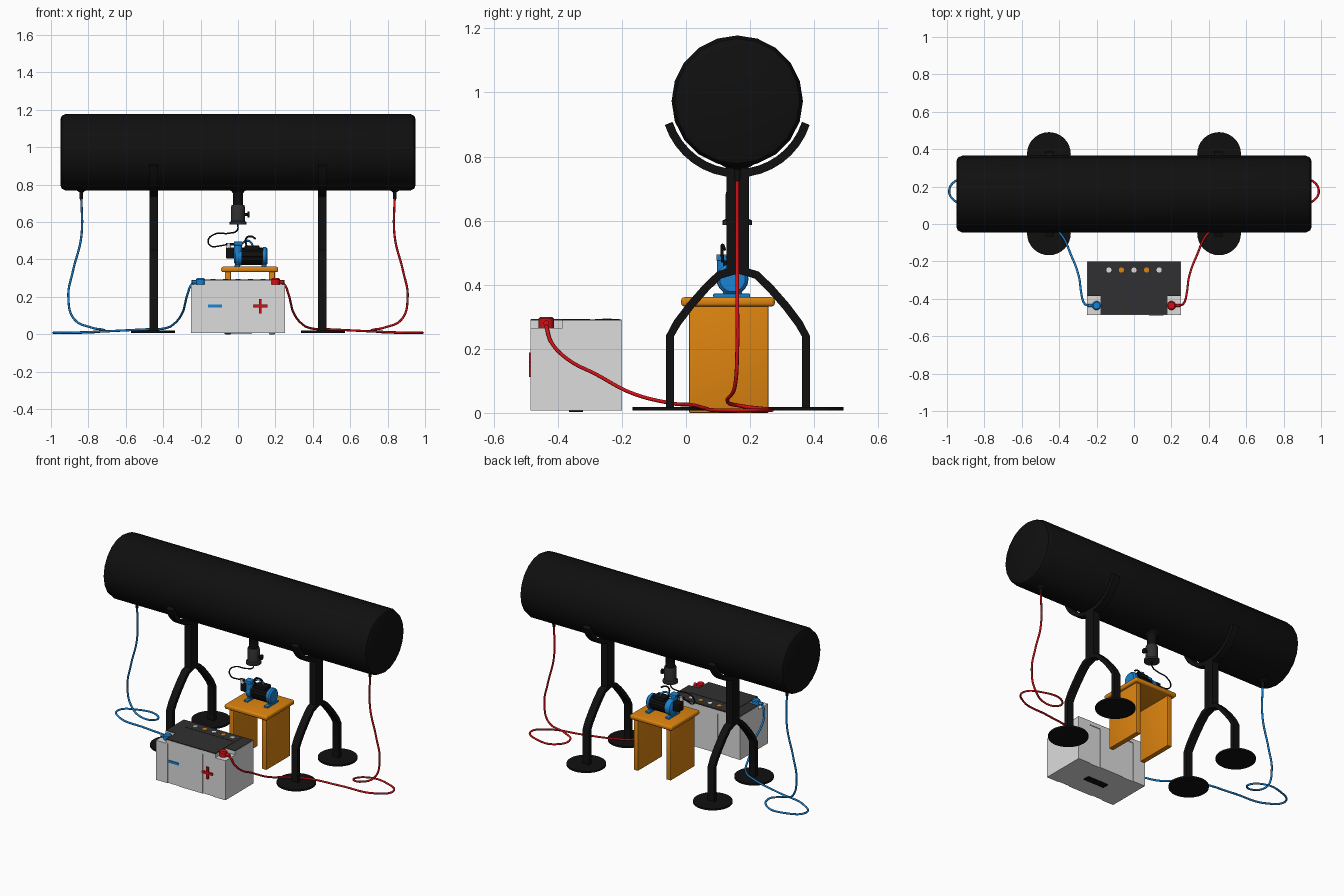
import bpy, bmesh, math
from mathutils import Vector

if "Cube" in bpy.data.objects:
    bpy.data.objects.remove(bpy.data.objects["Cube"])


def mat(name, r, g, b):
    m = bpy.data.materials.new(name)
    m.diffuse_color = (r, g, b, 1)
    m.use_nodes = True
    m.node_tree.nodes["Principled BSDF"].inputs["Base Color"].default_value = m.diffuse_color
    return m


BLACK = mat("black", 0.005, 0.005, 0.005)
CHAR = mat("charcoal", 0.03, 0.03, 0.032)
GREY = mat("light grey", 0.72, 0.72, 0.72)
ORANGE = mat("orange", 0.72, 0.23, 0.005)
RED = mat("red", 0.65, 0.005, 0.008)
BLUE = mat("blue", 0.01, 0.23, 0.65)


def finish(name, bm, m, smooth=True):
    bmesh.ops.recalc_face_normals(bm, faces=bm.faces)
    me = bpy.data.meshes.new(name)
    bm.to_mesh(me)
    bm.free()
    me.materials.append(m)
    ob = bpy.data.objects.new(name, me)
    bpy.context.collection.objects.link(ob)
    if smooth:
        bpy.ops.object.select_all(action='DESELECT')
        ob.select_set(True)
        bpy.context.view_layer.objects.active = ob
        bpy.ops.object.shade_smooth_by_angle(angle=math.radians(35))
    return ob


def box(name, x, y, z, m, bevel=0):
    bm = bmesh.new()
    bmesh.ops.create_cube(bm, size=1)
    for v in bm.verts:
        v.co = [a[0] + (c + 0.5) * (a[1] - a[0]) for a, c in zip((x, y, z), v.co)]
    if bevel:
        bmesh.ops.bevel(bm, geom=bm.edges[:], offset=bevel, segments=3, profile=0.5, affect='EDGES')
    return finish(name, bm, m)


def lathe(name, origin, axis, profile, m, n=20):
    """Spin (distance along axis, radius) pairs into a closed solid."""
    bm = bmesh.new()
    q = Vector((0, 0, 1)).rotation_difference(Vector(axis))
    rings = []
    for d, r in profile:
        rings.append([bm.verts.new(Vector(origin) + q @ Vector((
            r * math.cos(2 * math.pi * i / n), r * math.sin(2 * math.pi * i / n), d))) for i in range(n)])
    for a, b in zip(rings, rings[1:]):
        for i in range(n):
            bm.faces.new((a[i], a[(i + 1) % n], b[(i + 1) % n], b[i]))
    bm.faces.new(rings[0])
    bm.faces.new(rings[-1])
    return finish(name, bm, m)


def cyl(name, origin, axis, length, r, m, n=20):
    return lathe(name, origin, axis, [(0, r), (length, r)], m, n)


def prism(name, outline, z0, z1, m):
    bm = bmesh.new()
    f = bm.faces.new([bm.verts.new((x, y, z0)) for x, y in outline])
    up = bmesh.ops.extrude_face_region(bm, geom=[f])
    bmesh.ops.translate(bm, vec=(0, 0, z1 - z0), verts=[v for v in up['geom'] if isinstance(v, bmesh.types.BMVert)])
    return finish(name, bm, m, False)


def ribbon(name, path, half, x0, x1, m):
    """Sweep a rectangular bar along a path of (y, z) points."""
    bm = bmesh.new()
    p = [Vector(c) for c in path]
    secs = []
    for i, c in enumerate(p):
        t = (p[min(i + 1, len(p) - 1)] - p[max(i - 1, 0)]).normalized()
        n = Vector((-t.y, t.x)) * half
        secs.append([bm.verts.new((x, *(c + s * n))) for x, s in ((x0, -1), (x1, -1), (x1, 1), (x0, 1))])
    for a, b in zip(secs, secs[1:]):
        for i in range(4):
            bm.faces.new((a[i], a[(i + 1) % 4], b[(i + 1) % 4], b[i]))
    bm.faces.new(secs[0])
    bm.faces.new(secs[-1])
    return finish(name, bm, m)


def tube(name, points, r, m):
    cu = bpy.data.curves.new(name, 'CURVE')
    cu.dimensions = '3D'
    cu.bevel_depth = r
    cu.bevel_resolution = 2
    cu.resolution_u = 8
    cu.use_fill_caps = True
    sp = cu.splines.new('BEZIER')
    sp.bezier_points.add(len(points) - 1)
    for b, c in zip(sp.bezier_points, points):
        b.co = c
        b.handle_left_type = b.handle_right_type = 'AUTO'
    cu.materials.append(m)
    ob = bpy.data.objects.new(name, cu)
    bpy.context.collection.objects.link(ob)


# Tank
TY, TZ, TR = 0.16, 0.973, 0.205
lathe("tank", (-0.95, TY, TZ), (1, 0, 0),
      [(0, TR - 0.03), (0.008, TR - 0.01), (0.03, TR), (1.87, TR), (1.892, TR - 0.01), (1.9, TR - 0.03)], BLACK, 20)

# Stands: saddle, post, forked legs and feet
leg = [(0.1625, 0.448), (0.103, 0.43), (0.06, 0.388), (0.012, 0.333), (-0.028, 0.28), (-0.05, 0.24), (-0.05, 0.012)]
for side in (-1, 1):
    x0, x1 = side * 0.45 - 0.023, side * 0.45 + 0.023
    arc = [math.radians(a) for a in range(-162, -17, 9)]
    ribbon("saddle", [(TY + 0.225 * math.cos(a), TZ + 0.225 * math.sin(a)) for a in arc], 0.013, x0, x1, BLACK)
    box("post", (x0, x1), (0.127, 0.197), (0.435, 0.765), BLACK)
    for flip in (False, True):
        ribbon("leg", [(0.324 - y if flip else y, z) for y, z in leg], 0.0125, x0, x1, BLACK)
        cyl("foot", (side * 0.455, 0.374 if flip else -0.05, 0.008), (0, 0, 1), 0.011, 0.117, BLACK, 32)

# Socket hanging under the tank
lathe("neck", (0, TY, 0.78), (0, 0, -1), [(0, 0.06), (0.015, 0.035), (0.025, 0.028), (0.095, 0.028)], BLACK)
lathe("socket", (0, TY, 0.69), (0, 0, -1),
      [(0, 0.034), (0.01, 0.037), (0.085, 0.037), (0.09, 0.046), (0.103, 0.046), (0.103, 0.03)], CHAR)
cyl("knob_stem", (0.03, TY, 0.64), (1, 0, 0), 0.025, 0.007, BLACK, 12)
cyl("knob", (0.052, TY, 0.64), (1, 0, 0), 0.01, 0.016, BLACK, 16)
tube("hose", [(0, TY, 0.59), (-0.005, TY, 0.555), (-0.05, 0.155, 0.54), (-0.125, 0.145, 0.535),
              (-0.16, 0.14, 0.5), (-0.145, 0.135, 0.472), (-0.1, 0.125, 0.472), (-0.04, 0.115, 0.485)], 0.004, BLACK)

# Table
box("table_top", (-0.09, 0.215), (-0.015, 0.277), (0.332, 0.361), ORANGE, 0.01)
for x in (-0.07, 0.165):
    box("table_side", (x, x + 0.032), (0.01, 0.257), (0, 0.335), ORANGE, 0.003)

# Pump and motor on the table
MY, MZ = 0.145, 0.418
cyl("motor_body", (0, MY, MZ), (1, 0, 0), 0.14, 0.043, BLACK)
for a in range(0, 360, 30):
    r = math.radians(a)
    cyl("cooling_fin", (0.02, MY + 0.043 * math.cos(r), MZ + 0.043 * math.sin(r)), (1, 0, 0), 0.11, 0.004, BLACK, 6)
lathe("motor_end", (0.133, MY, MZ), (1, 0, 0), [(0, 0.049), (0.016, 0.049), (0.025, 0.04)], BLUE)
lathe("crankcase", (-0.022, MY, MZ), (1, 0, 0), [(0, 0.034), (0.008, 0.046), (0.03, 0.05), (0.04, 0.05)], BLUE)
for x in (-0.018, 0.125):
    box("foot_bar", (x, x + 0.028), (0.085, 0.2), (0.36, 0.372), BLUE, 0.003)
    box("foot_web", (x + 0.006, x + 0.022), (0.115, 0.175), (0.365, 0.4), BLUE)
cyl("pump_cylinder", (0.0, 0.118, 0.43), (0, 0, 1), 0.06, 0.021, BLUE)
box("pump_head", (-0.022, 0.024), (0.095, 0.14), (0.475, 0.495), BLUE, 0.003)
box("air_filter", (-0.065, -0.02), (0.115, 0.165), (0.405, 0.465), BLACK, 0.006)
cyl("valve", (-0.05, 0.118, 0.46), (0, 0, 1), 0.028, 0.012, GREY, 14)
cyl("valve_outlet", (-0.065, 0.115, 0.482), (1, 0, 0), 0.05, 0.007, BLACK, 12)
box("switch_box", (0.035, 0.115), (0.115, 0.175), (0.448, 0.474), BLACK, 0.004)
tube("motor_pipe", [(0.02, 0.13, 0.486), (0.05, 0.14, 0.5), (0.07, 0.15, 0.49), (0.08, 0.15, 0.465)], 0.006, BLUE)
tube("handle", [(0.045, 0.115, 0.47), (0.045, 0.112, 0.515), (0.07, 0.115, 0.523), (0.095, 0.12, 0.51)], 0.005, BLACK)

# Battery case with shallow vertical panels front and back
steps = [(-0.25, 0), (-0.165, 0), (-0.165, 1), (-0.085, 1), (-0.085, 0),
         (0.085, 0), (0.085, 1), (0.165, 1), (0.165, 0), (0.25, 0)]
front = [(x, -0.486 + 0.005 * d) for x, d in steps]
back = [(x, -0.2 - 0.005 * d) for x, d in reversed(steps)]
prism("battery_case", front + back, 0.008, 0.265, GREY)
prism("battery_top", [(-0.25, -0.2), (-0.25, -0.386), (-0.178, -0.386), (-0.178, -0.486),
                      (0.178, -0.486), (0.178, -0.386), (0.25, -0.386), (0.25, -0.2)], 0.265, 0.288, GREY)
prism("battery_lid", [(-0.249, -0.201), (-0.249, -0.385), (-0.177, -0.385), (-0.177, -0.485),
                      (0.177, -0.485), (0.177, -0.385), (0.249, -0.385), (0.249, -0.201)], 0.288, 0.291, CHAR)
box("lid_panel", (-0.176, 0.176), (-0.484, -0.3), (0.29, 0.293), CHAR)
box("cap_strip", (-0.178, 0.178), (-0.284, -0.207), (0.29, 0.2925), CHAR)
for i in range(5):
    cyl("cell_cap", ((i - 2) * 0.067, -0.246, 0.291), (0, 0, 1), 0.004, 0.014, ORANGE if i % 2 else GREY, 16)
box("base_plug", (-0.075, 0.075), (-0.365, -0.322), (0.003, 0.009), BLACK)

# Polarity marks
box("minus_mark", (-0.16, -0.085), (-0.486, -0.48), (0.143, 0.158), BLUE)
prism_arms = (((0.08, 0.158), (0.143, 0.158)), ((0.1115, 0.1265), (0.112, 0.189)))
for xs, zs in prism_arms:
    box("plus_mark", xs, (-0.49, -0.481), zs, RED)

# Terminals, tank fittings and mirrored cables
path = [(0.838, 0.16, 0.75), (0.838, 0.16, 0.52), (0.882, 0.16, 0.34), (0.907, 0.16, 0.2), (0.875, 0.152, 0.08),
        (0.78, 0.13, 0.035), (0.715, 0.17, 0.022), (0.76, 0.25, 0.012), (0.89, 0.255, 0.008), (0.988, 0.18, 0.008),
        (0.92, 0.1, 0.008), (0.7, 0.055, 0.016), (0.5, 0.01, 0.026), (0.4, -0.045, 0.03), (0.335, -0.17, 0.062),
        (0.295, -0.28, 0.12), (0.282, -0.37, 0.168), (0.268, -0.42, 0.22), (0.245, -0.435, 0.268), (0.2, -0.436, 0.28)]
for s, m in ((1, RED), (-1, BLUE)):
    tube("cable", [(s * x, y, z) for x, y, z in path], 0.006, m)
    lathe("cable_fitting", (s * 0.838, TY, 0.78), (0, 0, -1),
          [(0, 0.04), (0.012, 0.025), (0.02, 0.011), (0.058, 0.009)], BLACK, 14)
    lathe("terminal", (s * 0.2, -0.436, 0.264), (0, 0, 1), [(0, 0.024), (0.03, 0.024), (0.036, 0.018)], m)
    cyl("terminal_sleeve", (s * 0.2, -0.436, 0.28), (s, 0, 0), 0.045, 0.009, m, 14)
